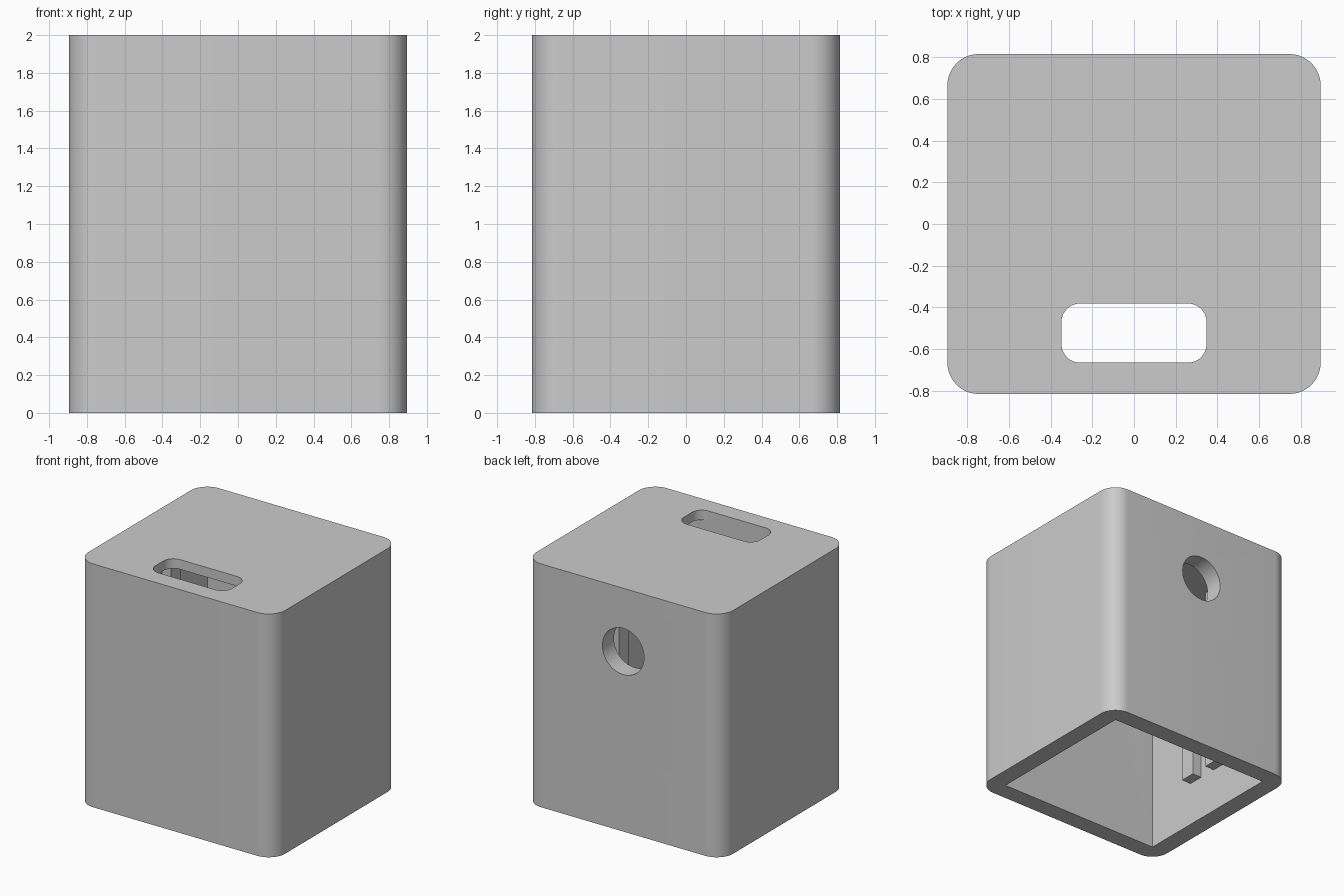
import bpy, bmesh
from math import cos, sin, pi, radians
from mathutils import Matrix

cube = bpy.data.objects.get("Cube")
if cube:
    bpy.data.objects.remove(cube, do_unlink=True)

W, D, H = 0.895, 0.815, 2.0      # half width, half depth, height
WALL, ROOF = 0.15, 0.08          # wall and roof thickness
IW, ID, IH = W - WALL, D - WALL, H - ROOF

grey = bpy.data.materials.new("plain_grey")
grey.use_nodes = True
colour = (0.6, 0.6, 0.6, 1)
grey.diffuse_color = colour
grey.node_tree.nodes["Principled BSDF"].inputs["Base Color"].default_value = colour


def make_prism(name, outline, depth, matrix=Matrix()):
    """Extrude a flat outline upward, then place it."""
    bm = bmesh.new()
    face = bm.faces.new([bm.verts.new((x, y, 0)) for x, y in outline])
    top = bmesh.ops.extrude_face_region(bm, geom=[face])["geom"]
    bmesh.ops.translate(bm, vec=(0, 0, depth),
                        verts=[v for v in top if isinstance(v, bmesh.types.BMVert)])
    bmesh.ops.transform(bm, matrix=matrix, verts=bm.verts)
    bmesh.ops.recalc_face_normals(bm, faces=bm.faces)
    mesh = bpy.data.meshes.new(name)
    bm.to_mesh(mesh)
    bm.free()
    mesh.materials.append(grey)
    obj = bpy.data.objects.new(name, mesh)
    bpy.context.collection.objects.link(obj)
    return obj


def rounded(hx, hy, r, steps=12):
    """Outline of a rectangle with round corners."""
    points = []
    for q, (sx, sy) in enumerate([(1, 1), (-1, 1), (-1, -1), (1, -1)]):
        for i in range(steps + 1):
            a = (q + i / steps) * pi / 2
            points.append((sx * (hx - r) + r * cos(a), sy * (hy - r) + r * sin(a)))
    return points


def rectangle(hx, hy):
    return [(-hx, -hy), (hx, -hy), (hx, hy), (-hx, hy)]


def cut(target, cutter):
    cutter.hide_render = True
    mod = target.modifiers.new("cut", 'BOOLEAN')
    mod.object, mod.operation, mod.solver = cutter, 'DIFFERENCE', 'EXACT'
    bpy.context.view_layer.objects.active = target
    bpy.ops.object.modifier_apply(modifier=mod.name)
    bpy.data.objects.remove(cutter, do_unlink=True)


# Housing with rounded upright corners, hollow and open underneath
housing = make_prism("housing", rounded(W, D, 0.15), H)
cut(housing, make_prism("cavity_cutter", rectangle(IW, ID), IH + 0.1,
                        Matrix.Translation((0, 0, -0.1))))

# Rounded slot through the roof, flush with the inner front wall
slot_half = 0.142
cut(housing, make_prism("slot_cutter", rounded(0.348, slot_half, 0.09), 0.4,
                        Matrix.Translation((0, slot_half - ID, IH - 0.2))))

# Round hole through the back wall
circle = [(0.19 * cos(2 * pi * i / 48), 0.19 * sin(2 * pi * i / 48)) for i in range(48)]
cut(housing, make_prism("hole_cutter", circle, 0.4,
                        Matrix.Translation((0, D + 0.1, 1.48)) @ Matrix.Rotation(pi / 2, 4, 'X')))

bpy.ops.object.select_all(action='DESELECT')
housing.select_set(True)
bpy.context.view_layer.objects.active = housing
bpy.ops.object.shade_smooth_by_angle(angle=radians(30))

# Paired guide rails on both inner side walls
rail_base = 0.365
for side, sx in (("left", 1), ("right", -1)):
    for place, sy in (("back", 1), ("front", -1)):
        make_prism(f"{side}_{place}_guide_rail", rectangle(0.0425, 0.065), IH - rail_base,
                   Matrix.Translation((sx * (IW - 0.0425), sy * 0.14, rail_base)))
